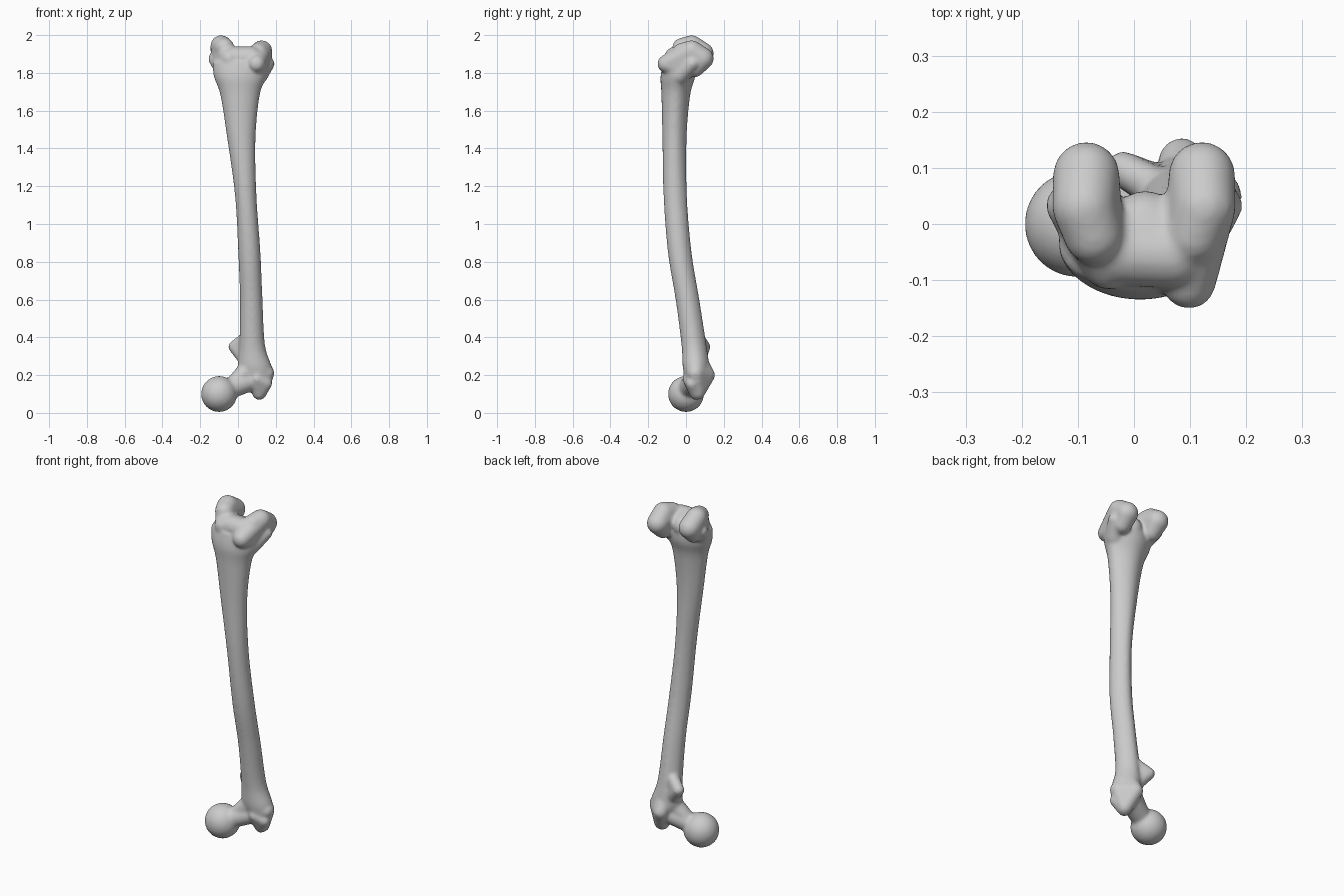
import bpy, bmesh, math
from mathutils import Matrix, Vector

if "Cube" in bpy.data.objects:
    bpy.data.objects.remove(bpy.data.objects["Cube"])

bone = bpy.data.materials.new("bone grey")
bone.use_nodes = True
bone.diffuse_color = (0.6, 0.6, 0.6, 1)
shader = bone.node_tree.nodes["Principled BSDF"]
shader.inputs["Base Color"].default_value = bone.diffuse_color


def finish(name, bm):
    """Turn the bmesh into a named, coloured and selected object."""
    bmesh.ops.recalc_face_normals(bm, faces=bm.faces)
    mesh = bpy.data.meshes.new(name)
    bm.to_mesh(mesh)
    bm.free()
    mesh.materials.append(bone)
    obj = bpy.data.objects.new(name, mesh)
    bpy.context.collection.objects.link(obj)
    obj.select_set(True)
    return obj


def lump(name, *balls):
    """Rounded lump: the convex hull of balls given as x, y, z, radius."""
    bm = bmesh.new()
    for x, y, z, radius in balls:
        bmesh.ops.create_icosphere(bm, subdivisions=3, radius=radius,
                                   matrix=Matrix.Translation((x, y, z)))
    result = bmesh.ops.convex_hull(bm, input=bm.verts)
    inside = [g for g in result["geom_interior"] if isinstance(g, bmesh.types.BMVert)]
    bmesh.ops.delete(bm, geom=inside, context="VERTS")
    finish(name, bm)


def smooth_path(points, steps):
    """Pass a smooth spline through the control rings."""
    padded = [points[0]] + points + [points[-1]]
    path = []
    for before, start, end, after in zip(padded, padded[1:], padded[2:], padded[3:]):
        leave, arrive = (end - before) / 2, (after - start) / 2
        for i in range(steps):
            t = i / steps
            ease = t * t * (3 - 2 * t)
            path.append(start.lerp(end, ease) + leave * (t * (1 - t) ** 2)
                        - arrive * (t * t * (1 - t)))
    return path + [points[-1]]


def loft(name, rings, sides):
    """Tube of oval rings: height, centre x, centre y, half width, half depth."""
    bm = bmesh.new()
    loops = []
    for z, x, y, half_width, half_depth in rings:
        loop = []
        for i in range(sides):
            angle = math.tau * i / sides
            back = max(math.sin(angle), 0)
            narrowed = half_width * (1 - back * back / 5)
            loop.append(bm.verts.new((x + narrowed * math.cos(angle),
                                      y + half_depth * math.sin(angle), z)))
        loops.append(loop)
    for low, high in zip(loops, loops[1:]):
        for i in range(sides):
            bm.faces.new((low[i - 1], low[i], high[i], high[i - 1]))
    bm.faces.new(loops[0])
    bm.faces.new(loops[-1])
    return finish(name, bm)


def condyle(side_name, side, lift, front_reach, front_y):
    """One rounded knuckle of the knee end, mirrored by side."""
    def ball(reach, y, z, radius):
        return (0.018 + side * reach, y, z + lift, radius)

    crown = ball(0.107, 0.03, 1.928, 0.057)
    under = ball(0.1, 0.045, 1.838, 0.05)
    lump(side_name + "_condyle", ball(0.103, 0.087, 1.888, 0.06), crown, under,
         ball(0.09, -0.02, 1.918, 0.053))
    lump(side_name + "_condyle_front", crown, ball(front_reach, front_y, 1.86, 0.048),
         ball(0.09, -0.02, 1.835, 0.052))
    lump(side_name + "_epicondyle", ball(0.14, 0.033, 1.86, 0.036),
         ball(0.09, -0.03, 1.8, 0.05))


bpy.ops.object.select_all(action="DESELECT")

# Long bowed shaft
shaft_rings = [Vector(ring) for ring in (
    (0.16, 0.11, 0.055, 0.07, 0.055),
    (0.24, 0.09, 0.053, 0.09, 0.07),
    (0.36, 0.075, 0.042, 0.068, 0.066),
    (0.6, 0.07, 0.008, 0.06, 0.063),
    (0.85, 0.06, -0.033, 0.059, 0.063),
    (1.15, 0.041, -0.057, 0.057, 0.062),
    (1.45, 0.018, -0.061, 0.075, 0.064),
    (1.68, 0.011, -0.054, 0.104, 0.076),
    (1.78, 0.011, -0.043, 0.139, 0.092),
    (1.86, 0.01, -0.035, 0.146, 0.085))]
femur = loft("femur", smooth_path(shaft_rings, 5), 28)

# Knee end
condyle("right", -1, 0.015, 0.063, -0.07)
condyle("left", 1, -0.012, 0.08, -0.104)
lump("condyle_saddle", (-0.03, -0.05, 1.88, 0.06), (0.07, -0.055, 1.88, 0.06),
     (0.02, 0, 1.86, 0.06))

# Hip ball and neck
lump("hip_ball", (-0.1, 0, 0.1, 0.096))
lump("hip_neck", (-0.08, 0, 0.115, 0.056), (0.05, 0.045, 0.165, 0.056))
lump("neck_web", (-0.02, 0.025, 0.155, 0.045), (0.06, 0.045, 0.24, 0.05))

# Bony bumps for muscle attachment
lump("greater_trochanter", (0.147, 0.05, 0.21, 0.046), (0.115, 0.062, 0.11, 0.04),
     (0.085, 0.112, 0.2, 0.042), (0.09, 0.06, 0.27, 0.055))
lump("trochanter_ridge", (0.112, 0.055, 0.105, 0.037), (0.15, 0.03, 0.155, 0.032),
     (0.1, 0.01, 0.18, 0.03))
lump("lesser_trochanter", (-0.02, 0.098, 0.35, 0.032), (0.05, 0.06, 0.4, 0.035),
     (0.045, 0.065, 0.28, 0.04))

# Fuse the lumps into one smooth bone
bpy.context.view_layer.objects.active = femur
bpy.ops.object.join()
fuse = femur.modifiers.new("fuse", "REMESH")
fuse.mode = "VOXEL"
fuse.voxel_size = 0.008
fuse.use_smooth_shade = True
soften = femur.modifiers.new("soften", "SMOOTH")
soften.factor = 0.5
soften.iterations = 10
